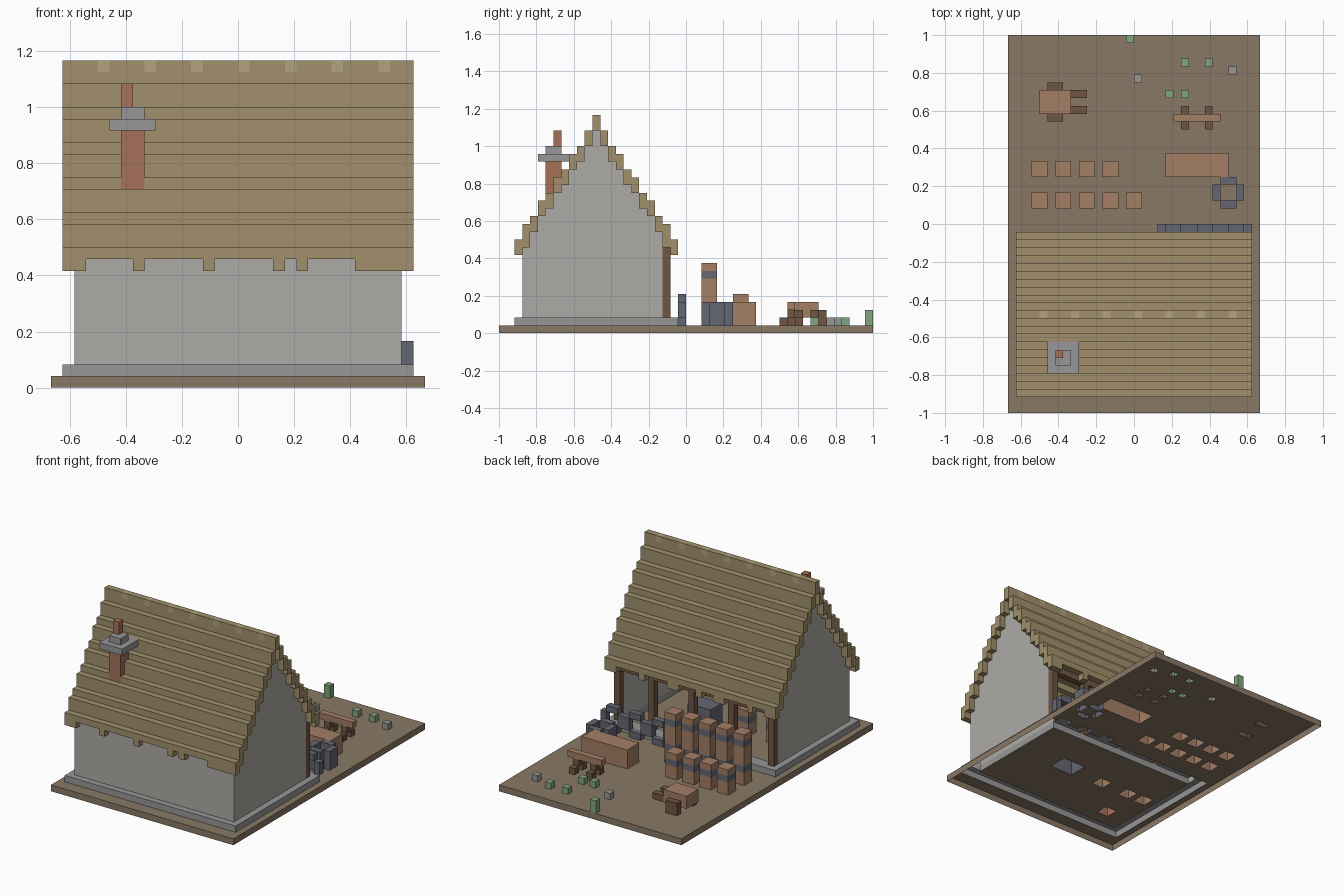
import bpy, bmesh, random
from mathutils import Vector

if "Cube" in bpy.data.objects:
    bpy.data.objects.remove(bpy.data.objects["Cube"])

random.seed(4)
U = 1 / 24                      # one block
cells, colours = {}, {}         # block -> part name, part name -> colour

ROOF = (0.36, 0.28, 0.15, 1)
STRAW = (0.45, 0.36, 0.21, 1)
EARTH = (0.25, 0.19, 0.13, 1)
PLASTER = (0.42, 0.41, 0.38, 1)
STONE = (0.31, 0.31, 0.31, 1)
BRICK = (0.38, 0.17, 0.10, 1)
WOOD = (0.37, 0.21, 0.13, 1)
DARK = (0.16, 0.09, 0.055, 1)
IRON = (0.13, 0.135, 0.17, 1)
GREEN = (0.22, 0.38, 0.22, 1)


def box(name, colour, x0, x1, y0, y1, z0, z1):
    """Fill a box of blocks for a part."""
    colours[name] = colour
    for x in range(x0, x1):
        for y in range(y0, y1):
            for z in range(z0, z1):
                cells[x, y, z] = name


def ring_cells():
    """Blocks of a small round hoop, 4 x 4 without corners and centre."""
    return [(a, b) for a in range(4) for b in range(4)
            if (a in (0, 3)) != (b in (0, 3))]


def barrel(name, x, y, z=1):
    box(name, WOOD, x, x + 2, y, y + 2, z, z + 4)
    box(name + "_band", IRON, x, x + 2, y, y + 2, z + 2, z + 3)


# Ground and ring-shaped foundation
box("ground", EARTH, -16, 16, -24, 24, 0, 1)
for y in (-22, -3):
    box("foundation", STONE, -15, 15, y, y + 2, 1, 2)
for x in (-15, 13):
    box("foundation", STONE, x, x + 2, -22, -1, 1, 2)

# Back wall, stepped gables and thatched roof
tops = [28, 26, 24, 23, 21, 20, 18, 17, 15, 14, 12]
box("back_wall", PLASTER, -14, 14, -21, -20, 2, 11)
for k, top in enumerate(tops):
    for y in {-12 - k, -12 + k}:
        bottom = 11 if k >= 9 else top - 2
        if -21 <= y < -3:
            for x, side in ((-14, "left"), (13, "right")):
                box(side + "_gable", PLASTER, x, x + 1, y, y + 1, 2, bottom)
        box("roof", ROOF, -15, 15, y, y + 1, bottom, top)
for x in range(-12, 13, 4):
    box("ridge_ties", STRAW, x, x + 1, -12, -11, 27, 28)

# Ragged lower edge of the thatch
for a, b in ((-15, -13), (-9, -8), (-3, -2), (3, 4), (5, 6), (10, 15)):
    box("roof", ROOF, a, b, -22, -21, 10, 11)
for a, b in ((-15, -13), (-11, -10), (-6, -4), (-2, -1), (2, 4), (8, 9), (13, 15)):
    box("roof", ROOF, a, b, -2, -1, 10, 11)

# Open side: posts and lintel
box("lintel", DARK, -14, 14, -3, -2, 10, 11)
for x in (-14, -7, 0, 7, 13):
    box("posts", DARK, x, x + 1, -3, -2, 2, 11)

# Chimney through the roof
box("chimney", BRICK, -10, -8, -18, -16, 1, 22)
box("chimney_cap", STONE, -11, -7, -19, -15, 22, 23)
box("chimney_cap", STONE, -10, -8, -18, -16, 23, 24)
box("chimney_pot", BRICK, -10, -9, -17, -16, 24, 26)

# Barrels in the yard (stacked row, single row) and inside
for i, x in enumerate(range(-13, 0, 3)):
    barrel(f"lower_barrel_{i}", x, 2)
    barrel(f"upper_barrel_{i}", x, 2, 5)
    if i < 4:
        barrel(f"yard_barrel_{i}", x, 6)
for i, x in enumerate((-12, -9, -4)):
    barrel(f"indoor_barrel_{i}", x, -12)
box("forge", IRON, 2, 6, -12, -9, 1, 4)

# Iron hoops: three leaning on the house, a lying stack
for i in range(3):
    for a, b in ring_cells():
        x = 3 + 4 * i + a
        box(f"standing_hoop_{i}", IRON, x, x + 1, -1, 0, 1 + b, 2 + b)
for a, b in ring_cells():
    box("hoop_stack", IRON, 10 + a, 11 + a, 2 + b, 3 + b, 1, 4)

# Workbench and sawhorse
box("workbench", WOOD, 4, 12, 6, 9, 1, 4)
box("sawhorse_plank", WOOD, 5, 11, 13, 14, 3, 4)
for x in (6, 9):
    box("sawhorse_legs", DARK, x, x + 1, 13, 14, 2, 3)
    for y in (12, 14):
        box("sawhorse_legs", DARK, x, x + 1, y, y + 1, 1, 2)

# Handcart
box("cart_body", WOOD, -12, -8, 14, 17, 2, 4)
for y in (13, 17):
    box("cart_wheels", DARK, -11, -9, y, y + 1, 1, 3)
for y in (14, 16):
    box("cart_handles", DARK, -8, -6, y, y + 1, 2, 3)

# Plants and loose stones
for x, y, h in ((-1, 23, 2), (6, 20, 1), (9, 20, 1), (4, 16, 1), (6, 16, 1)):
    box("plants", GREEN, x, x + 1, y, y + 1, 1, 1 + h)
for x, y in ((12, 19), (0, 18)):
    box("stones", STONE, x, x + 1, y, y + 1, 1, 2)

# Turn each part into a mesh of its exposed faces (ground stays open below)
meshes = {n: (bmesh.new(), {}) for n in colours}
for cell, name in cells.items():
    bm, verts = meshes[name]
    for axis in range(3):
        for sign in (-1, 1):
            near = list(cell)
            near[axis] += sign
            if near[2] < 0 or tuple(near) in cells:
                continue
            loop = []
            for a, b in ((0, 0), (1, 0), (1, 1), (0, 1))[::sign]:
                p = list(cell)
                p[axis] += sign > 0
                p[(axis + 1) % 3] += a
                p[(axis + 2) % 3] += b
                p = tuple(p)
                if p not in verts:
                    verts[p] = bm.verts.new(Vector(p) * U)
                loop.append(verts[p])
            bm.faces.new(loop)

materials = {}
for name, (bm, _) in meshes.items():
    bmesh.ops.dissolve_limit(bm, angle_limit=0.01, verts=bm.verts[:], edges=bm.edges[:])
    mesh = bpy.data.meshes.new(name)
    bm.to_mesh(mesh)
    bm.free()
    colour = colours[name]
    if colour not in materials:
        materials[colour] = bpy.data.materials.new("paint")
        materials[colour].diffuse_color = colour
    mesh.materials.append(materials[colour])
    bpy.context.collection.objects.link(bpy.data.objects.new(name, mesh))

for m in bpy.data.materials:
    if m.users and not m.is_grease_pencil:
        m.use_nodes = True
        m.node_tree.nodes["Principled BSDF"].inputs["Base Color"].default_value = m.diffuse_color
